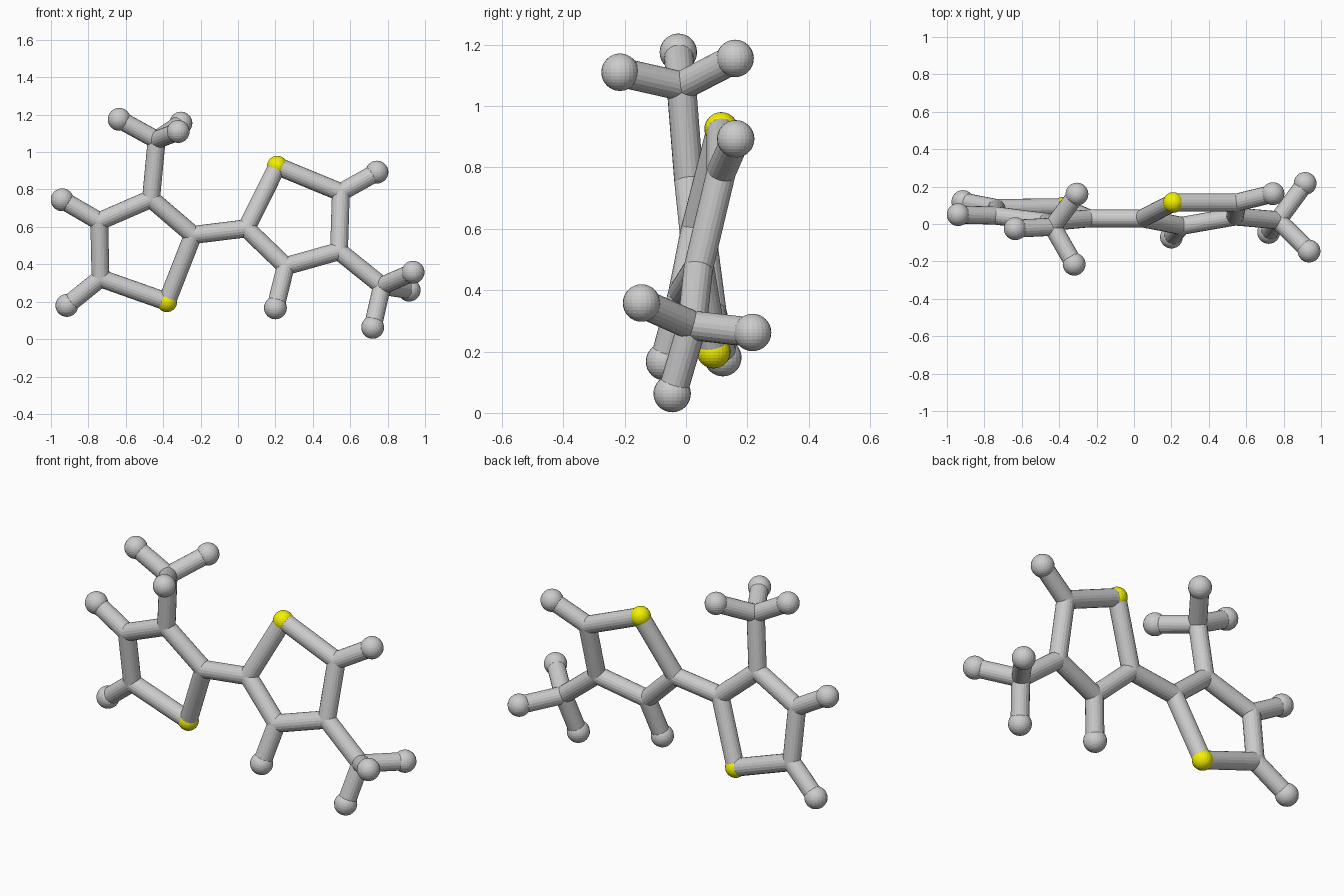
import bpy
from mathutils import Vector

if "Cube" in bpy.data.objects:
    bpy.data.objects.remove(bpy.data.objects["Cube"])

STICK_R, CAP_R, YELLOW_R = 0.048, 0.061, 0.055

# Ball centres (joint / yellow / end)
left = {
    "inner": (-0.24, 0.03, 0.557), "top": (-0.465, 0.01, 0.75),
    "side": (-0.742, 0.045, 0.63), "low": (-0.735, 0.085, 0.325),
    "yellow": (-0.38, 0.09, 0.20),
    "arm": (-0.435, -0.015, 1.065),
    "end_a": (-0.635, -0.025, 1.175), "end_b": (-0.305, 0.16, 1.155),
    "end_c": (-0.32, -0.215, 1.11),
    "end_d": (-0.94, 0.05, 0.745), "end_e": (-0.915, 0.12, 0.18),
}
right = {
    "inner": (0.045, 0.03, 0.592), "top": (0.255, -0.01, 0.39),
    "side": (0.54, 0.04, 0.47), "low": (0.55, 0.115, 0.785),
    "yellow": (0.21, 0.115, 0.925),
    "arm": (0.77, 0.02, 0.285),
    "end_a": (0.936, -0.145, 0.358), "end_b": (0.915, 0.217, 0.262),
    "end_c": (0.72, -0.045, 0.063),
    "end_d": (0.20, -0.07, 0.167), "end_e": (0.743, 0.162, 0.893),
}
ring = [("inner", "top"), ("top", "side"), ("side", "low"),
        ("low", "yellow"), ("yellow", "inner")]
tripod = [("arm", "end_a"), ("arm", "end_b"), ("arm", "end_c"), ("low", "end_e")]

yellow = bpy.data.materials.new("yellow")
yellow.diffuse_color = (0.9, 0.88, 0.0, 1)
yellow.use_nodes = True
yellow.node_tree.nodes["Principled BSDF"].inputs["Base Color"].default_value = yellow.diffuse_color


def ball(name, p, r):
    bpy.ops.mesh.primitive_uv_sphere_add(segments=24, ring_count=16, radius=r, location=p)
    bpy.context.object.name = name
    return bpy.context.object


def stick(name, a, b):
    a, b = Vector(a), Vector(b)
    bpy.ops.mesh.primitive_cylinder_add(vertices=20, radius=STICK_R,
                                        depth=(b - a).length, location=(a + b) / 2)
    ob = bpy.context.object
    ob.name = name
    ob.rotation_euler = (b - a).to_track_quat('Z', 'Y').to_euler()


# Each half: five-sided ring with a three-ended arm and two single ends
for side, pts, extra in (("left", left, [("top", "arm"), ("side", "end_d")]),
                         ("right", right, [("side", "arm"), ("top", "end_d")])):
    for key, p in pts.items():
        if key == "yellow":
            ball(side + "_yellow_ball", p, YELLOW_R).data.materials.append(yellow)
        elif key.startswith("end"):
            ball(side + "_end_ball", p, CAP_R)
        else:
            ball(side + "_joint", p, STICK_R)
    for a, b in ring + tripod + extra:
        stick(side + "_stick", pts[a], pts[b])

# Stick joining the two rings
stick("bridge_stick", left["inner"], right["inner"])
